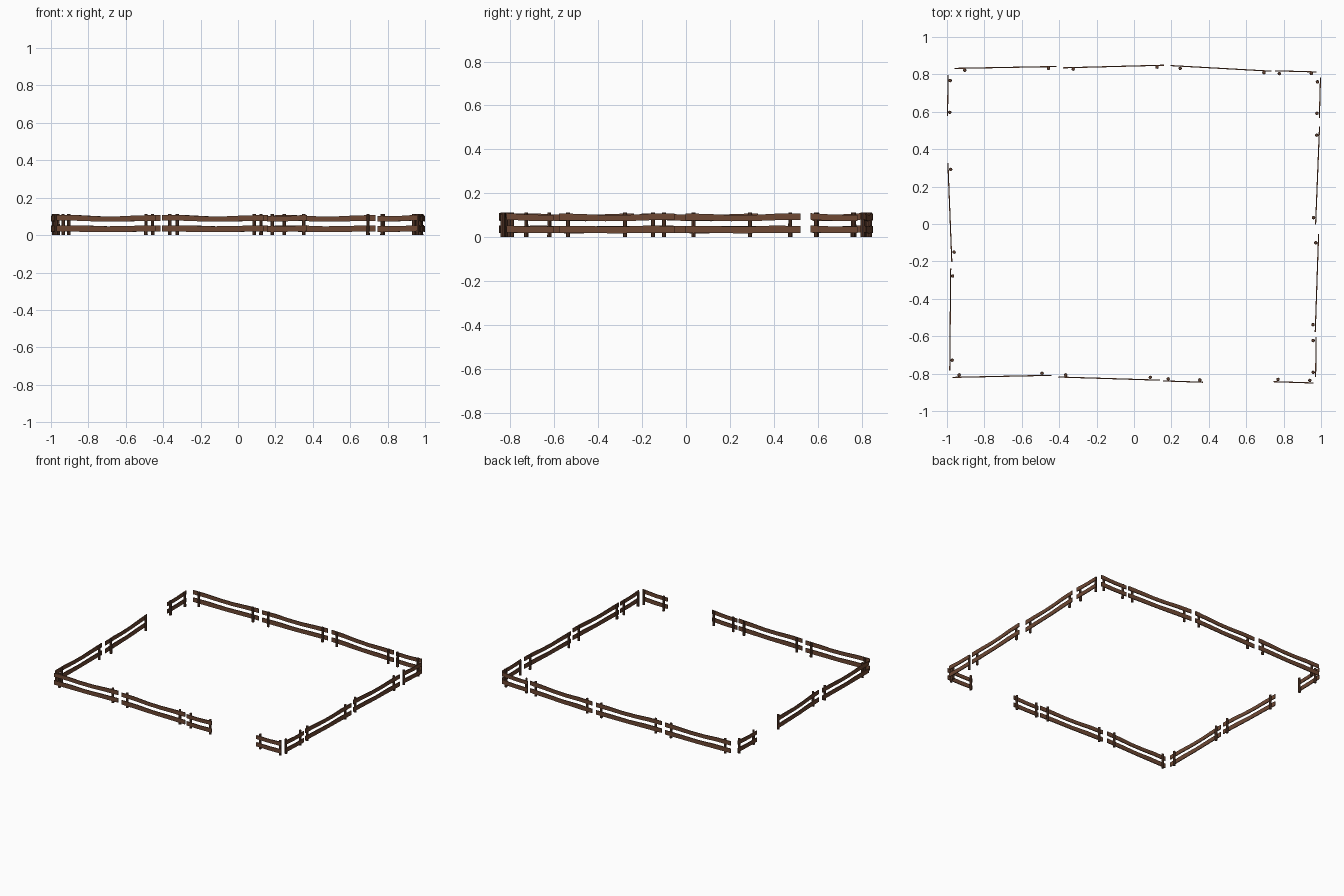
import bpy, bmesh, math
from mathutils import Vector

if "Cube" in bpy.data.objects:
    bpy.data.objects.remove(bpy.data.objects["Cube"])


def material(name, col):
    m = bpy.data.materials.new(name)
    m.diffuse_color = (*col, 1)
    m.use_nodes = True
    m.node_tree.nodes["Principled BSDF"].inputs["Base Color"].default_value = m.diffuse_color
    return m


RAIL = material("rail brown", (0.155, 0.064, 0.033))
POST = material("post brown", (0.120, 0.052, 0.029))
SHIFT_Y = -0.003


def finish(bm, name, mat):
    bmesh.ops.recalc_face_normals(bm, faces=bm.faces)
    me = bpy.data.meshes.new(name)
    bm.to_mesh(me)
    bm.free()
    me.materials.append(mat)
    bpy.context.collection.objects.link(bpy.data.objects.new(name, me))


# Warped plank: box sections swept along the panel, (fraction, z shift, half height)
def rail(name, a, b, z, shape):
    bm = bmesh.new()
    a, b = Vector((a[0], a[1] + SHIFT_Y, 0)), Vector((b[0], b[1] + SHIFT_Y, 0))
    d = (b - a).normalized()
    n = Vector((-d.y, d.x, 0)) * 0.003
    prev = None
    for t, dz, h in shape:
        c = a.lerp(b, t) + Vector((0, 0, z + dz))
        up = Vector((0, 0, h))
        ring = [bm.verts.new(c + o) for o in (n + up, n - up, -n - up, -n + up)]
        if prev:
            for i in range(4):
                j = (i + 1) % 4
                bm.faces.new((prev[i], prev[j], ring[j], ring[i]))
        else:
            bm.faces.new(ring)
        prev = ring
    bm.faces.new(prev)
    finish(bm, name, RAIL)


# Round post with a slightly narrowed top
def post(name, x, y):
    bm = bmesh.new()
    bmesh.ops.create_cone(bm, cap_ends=True, segments=8, radius1=0.0095,
                          radius2=0.0085, depth=0.112)
    bmesh.ops.translate(bm, verts=bm.verts, vec=(x, y + SHIFT_Y, 0.056))
    finish(bm, name, POST)


TOP = [(0, .003, .015), (.2, .003, .015), (.4, -.002, .014), (.6, -.003, .014),
       (.8, .001, .015), (1, .003, .016)]
LOW = [(0, .001, .016), (.25, .001, .017), (.5, -.002, .015), (.75, 0, .016),
       (1, .001, .016)]
SHORT_TOP = [(0, -.002, .014), (.5, -.001, .014), (1, .005, .015)]
SHORT_LOW = [(0, -.001, .015), (.5, -.001, .015), (1, .003, .016)]

# Panels: rail start, rail end, post, post
PANELS = [
    ((-.96, .835), (-.415, .845), (-.905, .825), (-.457, .835)),
    ((-.38, .838), (.16, .852), (-.325, .831), (.123, .842)),
    ((.195, .850), (.735, .820), (.247, .835), (.695, .812)),
    ((.755, .822), (.975, .816), (.777, .807), (.948, .808)),
    ((.997, .785), (.991, .57), (.981, .763), (.978, .595)),
    ((.992, .525), (.971, .0), (.977, .478), (.960, .037)),
    ((.987, -.05), (.969, -.575), (.972, -.097), (.957, -.535)),
    ((.974, -.60), (.971, -.815), (.958, -.62), (.958, -.79)),
    ((.745, -.840), (.96, -.847), (.77, -.828), (.94, -.833)),
    ((.155, -.836), (.37, -.843), (.183, -.825), (.352, -.831)),
    ((-.405, -.815), (.14, -.832), (-.365, -.804), (.087, -.817)),
    ((-.97, -.817), (-.44, -.806), (-.935, -.804), (-.492, -.795)),
    ((-.985, -.78), (-.980, -.235), (-.972, -.725), (-.970, -.275)),
    ((-.974, -.20), (-.995, .33), (-.962, -.147), (-.980, .295)),
    ((-.997, .58), (-.994, .80), (-.985, .60), (-.983, .77)),
]
for i, (a, b, p, q) in enumerate(PANELS, 1):
    short = (Vector(a) - Vector(b)).length < 0.3
    rail(f"upper_rail_{i}", a, b, 0.089, SHORT_TOP if short else TOP)
    rail(f"lower_rail_{i}", a, b, 0.034, SHORT_LOW if short else LOW)
    post(f"post_{i}_a", *p)
    post(f"post_{i}_b", *q)
